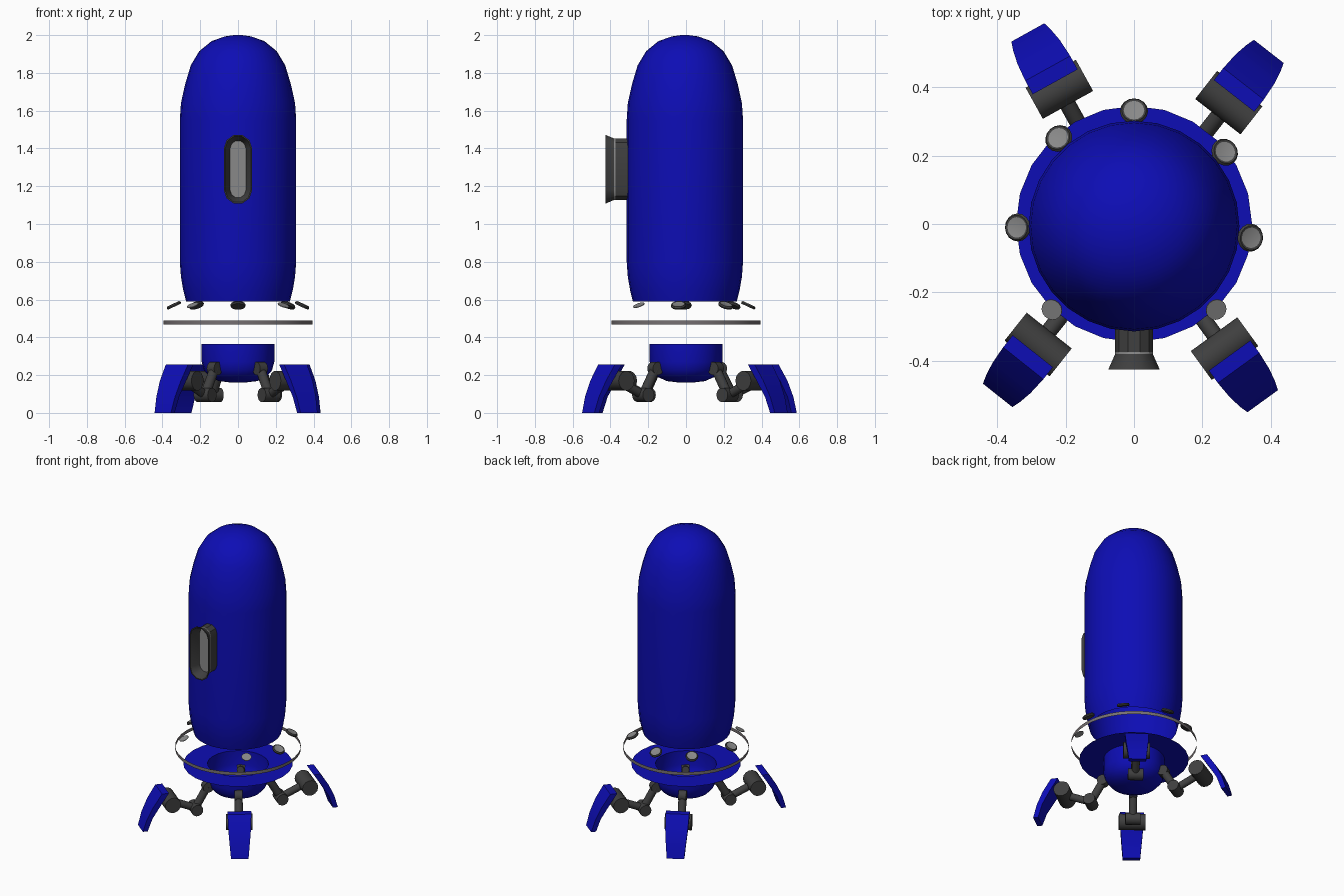
import bpy, bmesh
from math import sin, cos, pi, radians
from mathutils import Matrix, Vector

if "Cube" in bpy.data.objects:
    bpy.data.objects.remove(bpy.data.objects["Cube"])


def material(name, color):
    m = bpy.data.materials.new(name)
    m.use_nodes = True
    m.diffuse_color = (*color, 1)
    m.node_tree.nodes["Principled BSDF"].inputs["Base Color"].default_value = (*color, 1)
    return m


BLUE = material("deep blue", (0.004, 0.004, 0.46))
DARK = material("dark metal", (0.05, 0.05, 0.05))
GREY = material("light grey", (0.25, 0.25, 0.25))
RING = material("warm grey", (0.18, 0.16, 0.165))


def finish(name, bm, mats, matrix=Matrix(), smooth=35):
    me = bpy.data.meshes.new(name)
    bm.to_mesh(me)
    bm.free()
    for m in mats:
        me.materials.append(m)
    ob = bpy.data.objects.new(name, me)
    bpy.context.collection.objects.link(ob)
    ob.matrix_world = matrix
    if smooth:
        bpy.ops.object.select_all(action='DESELECT')
        ob.select_set(True)
        bpy.context.view_layer.objects.active = ob
        bpy.ops.object.shade_smooth_by_angle(angle=radians(smooth))
    return ob


def loft(loops, cap_end=False, cap_start=False):
    """Bridge closed loops of points; returns the mesh and its bands of faces."""
    bm = bmesh.new()
    rows = [[bm.verts.new(p) for p in loop] for loop in loops]
    bands = []
    for a, b in zip(rows, rows[1:]):
        n = len(a)
        bands.append([bm.faces.new((a[i], a[(i + 1) % n], b[(i + 1) % n], b[i])) for i in range(n)])
    if cap_end:
        bands.append([bm.faces.new(rows[-1])])
    if cap_start:
        bm.faces.new(rows[0][::-1])
    return bm, bands


def circle(r, z, n):
    return [(r * cos(2 * pi * i / n), r * sin(2 * pi * i / n), z) for i in range(n)]


def lathe(name, profile, mats, n=24, matrix=Matrix(), cap_end=False, cap_start=False, paint=()):
    bm, bands = loft([circle(r, z, n) for r, z in profile], cap_end, cap_start)
    for k in paint:
        for f in bands[k]:
            f.material_index = 1
    return finish(name, bm, mats, matrix)


def rod(name, a, b, r, matrix, n=14):
    """Solid cylinder between two points."""
    a, b = Vector(a), Vector(b)
    turn = (b - a).to_track_quat('Z', 'Y').to_matrix().to_4x4()
    return lathe(name, [(r, 0), (r, (b - a).length)], [DARK], n,
                 matrix @ Matrix.Translation(a) @ turn, True, True)


# Capsule body, open underneath
lathe("body", [(0.275, 0.59), (0.29, 0.65), (0.302, 0.72), (0.308, 0.8), (0.308, 1.55),
               (0.302, 1.64), (0.28, 1.74), (0.25, 1.84), (0.205, 1.915), (0.14, 1.968),
               (0.07, 1.993), (0.02, 2.0)], [BLUE], 28, Matrix.Translation((0, -0.006, 0)), True)

# Thin floating hoop
lathe("hoop", [(0.395, 0.467), (0.395, 0.49)], [RING], 40)

# Open bowl with a flat rim
lathe("base_bowl", [(0.03, 0.16), (0.1, 0.168), (0.15, 0.19), (0.18, 0.225), (0.192, 0.27),
                    (0.192, 0.365), (0.345, 0.365)], [BLUE], 24, cap_start=True)


# Protruding oval window
def oval(r, y, n=5, half=0.11):
    pts = []
    for side in (1, -1):
        for i in range(n + 1):
            a = pi * i / n + (0 if side == 1 else pi)
            pts.append((r * cos(a), y, 1.29 + side * half + r * sin(a)))
    return pts


shape = [(0.055, -0.28), (0.055, -0.374), (0.055, -0.38), (0.075, -0.425), (0.068, -0.425),
         (0.05, -0.385), (0.042, -0.36)]
bm, bands = loft([oval(r, y) for r, y in shape], True)
for k in (1, 6):
    for f in bands[k]:
        f.material_index = 1
finish("window", bm, [DARK, GREY])


# Tilted lamps around the hull
def tilted(x, y, z=0.57):
    out = Vector((x, y, 0)).normalized()
    normal = out * sin(radians(25)) + Vector((0, 0, cos(radians(25))))
    return Matrix.Translation((x, y, z)) @ normal.to_track_quat('Z', 'Y').to_matrix().to_4x4()


for x, y in ((0, 0.33), (0.265, 0.21), (0.34, -0.04), (-0.34, -0.01), (-0.22, 0.25)):
    lathe("lamp", [(0.038, -0.008), (0.041, 0), (0.036, 0.008), (0.03, 0.006)],
          [DARK, GREY], 16, tilted(x, y), True, True, paint=(3,))
for x in (-0.24, 0.24):
    lathe("front_lamp_lens", [(0.031, -0.002), (0.031, 0.002)], [GREY], 16,
          tilted(x, -0.25), True, True)

# Legs: hip, knee and ankle joints with a curved foot plate
HIP, KNEE, ANKLE = Vector((0.2, 0, 0.235)), Vector((0.28, 0, 0.095)), Vector((0.45, 0, 0.17))
plate = [(0.475, 0.52, 0.255, 0.075), (0.53, 0.575, 0.17, 0.071),
         (0.58, 0.615, 0.085, 0.063), (0.608, 0.64, 0, 0.055)]
for angle in (119, 52, 231.5, 306):
    place = Matrix.Rotation(radians(angle), 4, 'Z')
    for name, p, r, half in (("hip", HIP, 0.035, 0.025), ("knee", KNEE, 0.038, 0.048),
                             ("ankle", ANKLE, 0.052, 0.084)):
        side = Vector((0, half, 0))
        rod(name + "_joint", p - side, p + side, r, place)
    rod("hip_mount", (0.15, 0, 0.25), HIP, 0.024, place)
    rod("upper_link", HIP, KNEE, 0.026, place)
    rod("lower_link", KNEE, ANKLE, 0.024, place)
    bm, _ = loft([[(i, -h, z), (i, h, z), (o, h, z), (o, -h, z)] for i, o, z, h in plate],
                 True, True)
    bmesh.ops.recalc_face_normals(bm, faces=bm.faces)
    finish("foot", bm, [BLUE], place)
